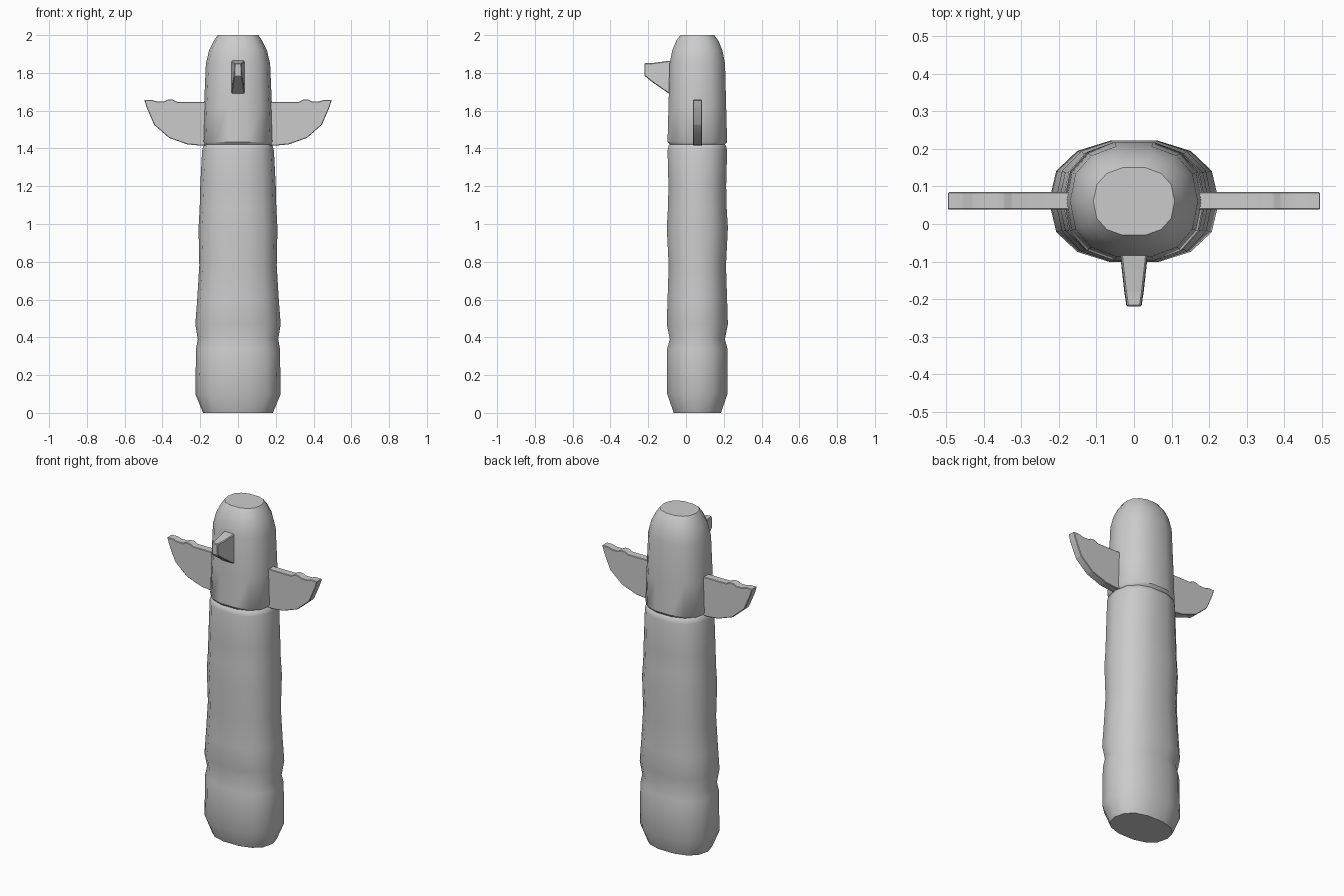
import bpy, bmesh, math

cube = bpy.data.objects.get("Cube")
if cube:
    bpy.data.objects.remove(cube, do_unlink=True)

# One plain stone-grey material
grey = bpy.data.materials.new("carved grey")
grey.use_nodes = True
grey.diffuse_color = (0.6, 0.6, 0.6, 1)
grey.node_tree.nodes["Principled BSDF"].inputs["Base Color"].default_value = (0.6, 0.6, 0.6, 1)

AXIS_Y = 0.06   # the pole stands slightly behind the origin to balance the beak
SIDES = 14


def loft(name, rings, angle, bevel=0):
    """Skin a list of point rings and cap both ends."""
    bm = bmesh.new()
    loops = [[bm.verts.new(p) for p in ring] for ring in rings]
    n = len(loops[0])
    for a, b in zip(loops, loops[1:]):
        for i in range(n):
            j = (i + 1) % n
            bm.faces.new((a[i], a[j], b[j], b[i]))
    bm.faces.new(loops[0])
    bm.faces.new(loops[-1])
    bmesh.ops.recalc_face_normals(bm, faces=bm.faces)
    if bevel:
        bmesh.ops.bevel(bm, geom=bm.edges[:], offset=bevel, segments=1, affect='EDGES')
    mesh = bpy.data.meshes.new(name)
    bm.to_mesh(mesh)
    bm.free()
    obj = bpy.data.objects.new(name, mesh)
    bpy.context.collection.objects.link(obj)
    mesh.materials.append(grey)
    bpy.ops.object.select_all(action='DESELECT')
    obj.select_set(True)
    bpy.context.view_layer.objects.active = obj
    bpy.ops.object.shade_smooth_by_angle(angle=math.radians(angle))
    return obj


def oval(z, half_width, half_depth):
    """Slightly squared oval cross-section."""
    def soften(v):
        return math.copysign(abs(v) ** 0.85, v) if abs(v) > 1e-6 else 0
    ring = []
    for i in range(SIDES):
        t = math.tau * i / SIDES
        ring.append((half_width * soften(math.cos(t)),
                     AXIS_Y + half_depth * 1.02 * soften(math.sin(t)), z))
    return ring


# Pole: stacked, gently bulging sections (height, half width, half depth)
pole = [(0, .185, .125), (.1, .226, .16), (.34, .222, .16), (.39, .213, .146),
        (.47, .226, .162), (.6, .216, .158), (.78, .205, .152), (.98, .209, .162),
        (1.08, .203, .156), (1.2, .2, .153), (1.39, .19, .158), (1.415, .183, .152),
        (1.425, .17, .14)]
loft("pole", [oval(*p) for p in pole], 40)

# Head: domed with a flat crown
head = [(1.42, .176, .145), (1.435, .186, .158), (1.62, .18, .153), (1.85, .17, .147),
        (1.92, .153, .133), (1.97, .128, .112), (2.0, .108, .09)]
loft("head", [oval(*p) for p in head], 40)

# Beak: tapered wedge running out from the face
def beak_ring(y, top, bottom, top_half, low_half):
    return [(-low_half, y, bottom), (low_half, y, bottom), (top_half, y, top), (-top_half, y, top)]

loft("beak", [beak_ring(-.06, 1.866, 1.675, .035, .036),
              beak_ring(-.09, 1.864, 1.69, .034, .036),
              beak_ring(-.18, 1.852, 1.752, .024, .026),
              beak_ring(-.22, 1.852, 1.785, .018, .02)], 20, 0.004)

# Wings: flat plates with a notched top edge and curved lower edge
outline = [(.14, 1.647), (.325, 1.647), (.345, 1.659), (.372, 1.659), (.39, 1.649),
           (.43, 1.649), (.455, 1.657), (.496, 1.657), (.485, 1.62), (.444, 1.525),
           (.365, 1.456), (.27, 1.422), (.2, 1.415), (.14, 1.42)]
for name, side in (("left_wing", 1), ("right_wing", -1)):
    loft(name, [[(side * x, y, z) for x, z in outline] for y in (.038, .085)], 30, 0.003)
